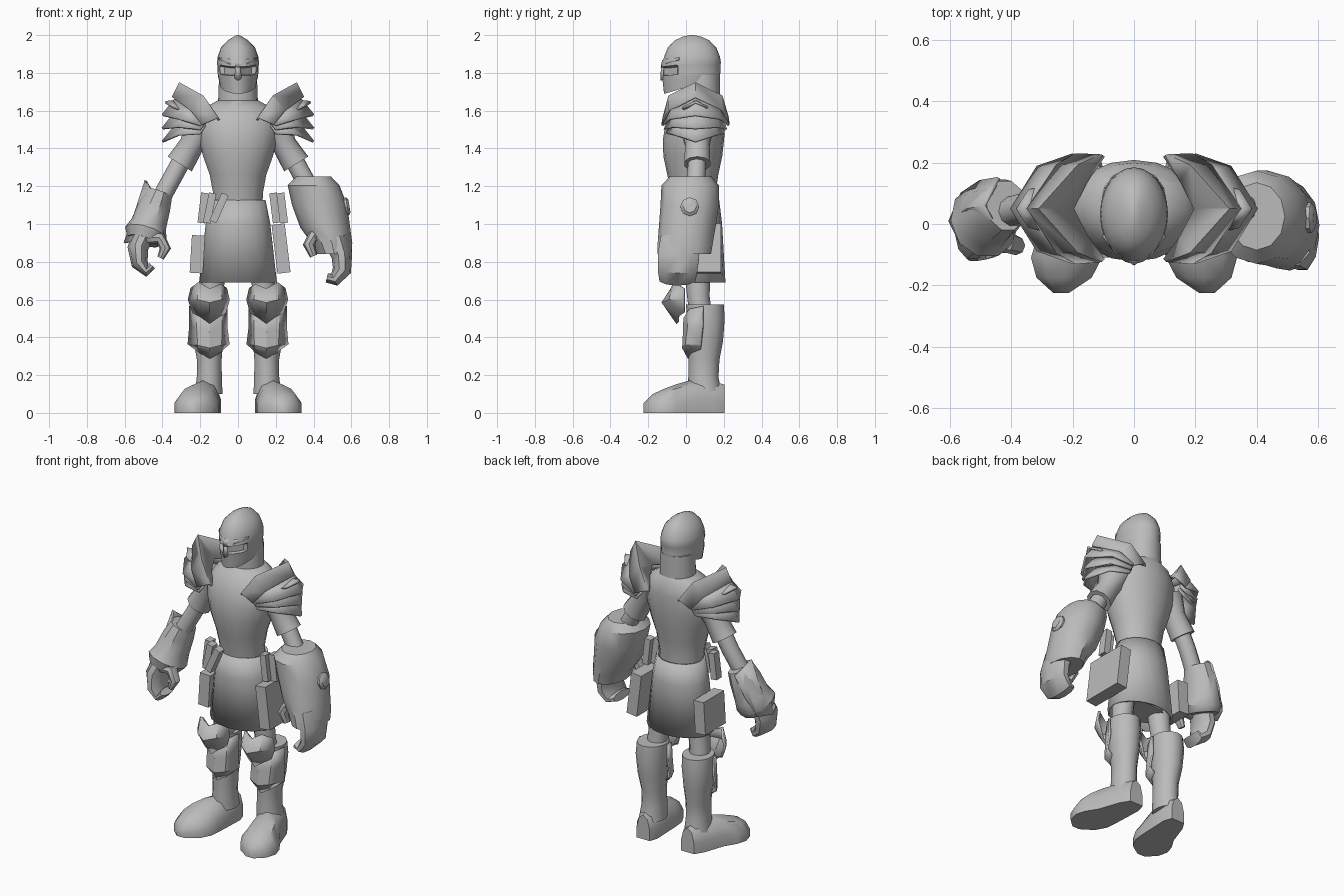
import bpy, bmesh, math
from mathutils import Vector, Matrix

steel = bpy.data.materials.new("plain_grey")
steel.diffuse_color = (0.5, 0.5, 0.5, 1)


def finish(name, bm, angle=40, thick=0):
    bmesh.ops.remove_doubles(bm, verts=bm.verts, dist=0.0005)
    bmesh.ops.recalc_face_normals(bm, faces=bm.faces)
    me = bpy.data.meshes.new(name)
    bm.to_mesh(me)
    bm.free()
    ob = bpy.data.objects.new(name, me)
    bpy.context.collection.objects.link(ob)
    me.materials.append(steel)
    if thick:
        mod = ob.modifiers.new("thickness", 'SOLIDIFY')
        mod.thickness, mod.offset = thick, 0
    bpy.ops.object.select_all(action='DESELECT')
    ob.select_set(True)
    bpy.context.view_layer.objects.active = ob
    bpy.ops.object.shade_smooth_by_angle(angle=math.radians(angle))
    return ob


def skin(bm, rows, closed=True, caps=True):
    """Bridge rows of points with quads."""
    vs = [[bm.verts.new(p) for p in r] for r in rows]
    n = len(vs[0])
    for a, b in zip(vs, vs[1:]):
        for i in range(n if closed else n - 1):
            j = (i + 1) % n
            bm.faces.new((a[i], a[j], b[j], b[i]))
    if caps and closed:
        bm.faces.new(vs[0])
        bm.faces.new(vs[-1])


def loft(name, rings, n=14, angle=40, caps=True, thick=0):
    """Horizontal oval rings: x, y, z, half width, half depth."""
    bm = bmesh.new()
    skin(bm, [[(x + a * math.sin(2 * math.pi * i / n), y - b * math.cos(2 * math.pi * i / n), z)
               for i in range(n)] for x, y, z, a, b in rings], caps=caps)
    return finish(name, bm, angle, thick)


def tube(name, rings, n=10, angle=40, s=1):
    """Oval rings square to a path: x, y, z, radius across, radius in depth."""
    pts = [Vector((s * r[0], r[1], r[2])) for r in rings]
    rows = []
    for k, (p, r) in enumerate(zip(pts, rings)):
        t = (pts[min(k + 1, len(pts) - 1)] - pts[max(k - 1, 0)]).normalized()
        u = Vector((0, 1, 0)).cross(t).normalized()
        v = t.cross(u)
        rows.append([p + u * r[3] * math.cos(2 * math.pi * i / n) + v * r[4] * math.sin(2 * math.pi * i / n)
                     for i in range(n)])
    bm = bmesh.new()
    skin(bm, rows)
    return finish(name, bm, angle)


def plate(name, rows, s=1, thick=0.012, angle=30):
    """Open bent sheet with thickness."""
    bm = bmesh.new()
    skin(bm, [[(s * x, y, z) for x, y, z in r] for r in rows], closed=False)
    return finish(name, bm, angle, thick)


def box(name, loc, size, tilt=0):
    bm = bmesh.new()
    bmesh.ops.create_cube(bm, size=1)
    m = Matrix.Translation(loc) @ Matrix.Rotation(tilt, 4, 'Y') @ Matrix.Diagonal((*size, 1))
    bmesh.ops.transform(bm, matrix=m, verts=bm.verts)
    return finish(name, bm)


# Torso, neck and skirt
loft("torso", [(0, .045, 1.08, .13, .11), (0, .04, 1.17, .135, .118), (0, .036, 1.26, .152, .135),
               (0, .036, 1.36, .188, .156), (0, .04, 1.45, .21, .162), (0, .052, 1.55, .218, .157),
               (0, .07, 1.62, .17, .13), (0, .08, 1.655, .108, .1)], 18)
loft("neck", [(0, .08, 1.6, .107, .1), (0, .08, 1.79, .1, .1)], 16)
loft("skirt", [(0, .05, 1.125, .14, .12), (0, .05, 1.0, .165, .135), (0, .055, .69, .2, .148)],
     16, caps=False, thick=.012)
loft("hips", [(0, .05, .72, .17, .1), (0, .05, .9, .14, .1)], 12)

# Helmet: domed shell, bottom dropping to the chin, sunken eye openings and mouth slot
N = 24
prof = [(1.735, .095, .138, 0), (1.782, .106, .147, 0), (1.80, .108, .15, 0), (1.803, .108, .15, .03),
        (1.845, .110, .15, .03), (1.853, .111, .153, 0), (1.885, .108, .148, 0), (1.935, .090, .128, 0),
        (1.972, .055, .092, 0), (1.992, .022, .048, 0), (2.0, .006, .012, 0)]
rows = []
for k, (z, a, b, dent) in enumerate(prof):
    row = []
    for i in range(N):
        q = 2 * math.pi * i / N
        c = math.cos(q)
        drop = (-.045, -.015, -.015, -.015, -.02, -.02)[k] * max(c, -1 if k == 0 else 0) if k < 6 else 0
        push = dent if min(i, N - i) in (1, 2, 3) else 0
        row.append(((a - push * .3) * math.sin(q), .032 - b * c + push - .01 * max(0, c) ** 8 * (k < 6), z + drop))
    rows.append(row)
bm = bmesh.new()
skin(bm, rows)
finish("helmet", bm, 32)
plate("brow", [[(-.1, -.04, 1.868), (-.055, -.1, 1.85), (0, -.13, 1.828), (.055, -.1, 1.85), (.1, -.04, 1.868)],
               [(-.098, -.035, 1.88), (-.05, -.098, 1.872), (0, -.122, 1.868),
                (.05, -.098, 1.872), (.098, -.035, 1.88)]], thick=.008)
plate("nose_guard", [[(-.012, -.12, 1.84), (0, -.128, 1.84), (.012, -.12, 1.84)],
                     [(-.017, -.12, 1.77), (0, -.132, 1.76), (.017, -.12, 1.77)]], thick=.008)

for s, side in ((-1, "right"), (1, "left")):
    # Shoulder armour: raised collar and stacked chevron plates
    plate(side + "_shoulder_collar", [
        [(.10, -.115, 1.55), (.155, -.04, 1.61), (.2, .05, 1.63), (.155, .14, 1.61), (.10, .22, 1.55)],
        [(.11, -.122, 1.56), (.185, -.09, 1.675), (.31, .05, 1.745), (.185, .19, 1.675), (.11, .225, 1.56)],
        [(.19, -.125, 1.525), (.25, -.09, 1.6), (.345, .05, 1.67), (.25, .19, 1.6), (.19, .225, 1.525)]], s)
    for k in range(3):
        d, e = .07 * k, .012 * k
        plate(f"{side}_shoulder_lame_{k + 1}", [
            [(.17, -.11 + e, 1.55 - d * .2), (.23, -.07 + e, 1.63 - d * .6), (.32, .05, 1.675 - d),
             (.23, .17 - e, 1.63 - d * .6), (.17, .21 - e, 1.55 - d * .2)],
            [(.20, -.125 + e, 1.52 - d * .3), (.315, -.085 + e, 1.555 - d * .6), (.4, .05, 1.575 - d),
             (.315, .185 - e, 1.555 - d * .6), (.20, .225 - e, 1.52 - d * .3)]], s)
    # Upward point on the outer ridge
    plate(side + "_shoulder_point", [[(.3, -.02, 1.6), (.34, .05, 1.65), (.3, .12, 1.6)],
                                     [(.345, -.01, 1.62), (.385, .05, 1.645), (.345, .11, 1.62)]], s)

    # Upper arm with flared sleeve
    tube(side + "_sleeve", [(.19, .06, 1.53, .09, .095), (.245, .06, 1.42, .065, .068),
                            (.308, .06, 1.318, .075, .072)], 10, s=s)
    tube(side + "_arm", [(.28, .06, 1.37, .05, .05), (.345, .055, 1.25, .05, .05),
                         (.40, .04, 1.15, .05, .05), (.47, .02, 1.0, .05, .05)], 10, s=s)

    # Legs, boots and feet
    loft(side + "_thigh", [(s * .125, .06, .78, .065, .07), (s * .14, .065, .62, .06, .06),
                           (s * .15, .08, .5, .06, .06)], 12)
    loft(side + "_boot", [(s * .155, .1, .575, .088, .1), (s * .158, .105, .5, .09, .1),
                          (s * .157, .1, .38, .08, .096), (s * .152, .095, .28, .067, .082),
                          (s * .152, .092, .19, .068, .08), (s * .155, .1, .1, .075, .09)], 14)
    bm = bmesh.new()
    foot = []
    for y, cx, w, h in ((.203, .152, .045, .15), (.15, .16, .07, .165), (.02, .185, .09, .172),
                        (-.05, .208, .11, .152), (-.11, .22, .116, .13), (-.175, .228, .09, .1),
                        (-.225, .238, .025, .05)):
        foot.append([(s * (cx + u * w), y, v * h) for u, v in
                     ((-1, 0), (-1, .42), (-.65, .85), (0, 1), (.65, .85), (1, .42), (1, 0))])
    skin(bm, foot)
    finish(side + "_foot", bm, 45)

    # Knee and shin plates, wrapped round the front with a central ridge
    c = .15
    plate(side + "_knee_plate", [
        [(c - .085, -.01, .66), (c - .055, -.06, .68), (c, -.075, .655), (c + .055, -.06, .69), (c + .095, -.01, .66)],
        [(c - .1, -.01, .6), (c - .06, -.085, .60), (c, -.122, .585), (c + .06, -.085, .60), (c + .11, -.01, .6)],
        [(c - .08, -.01, .53), (c - .045, -.04, .51), (c, -.045, .475), (c + .045, -.04, .51),
         (c + .085, -.01, .53)]], s, .015)
    plate(side + "_shin_plate", [
        [(c - .09, .09, .565), (c - .06, .02, .55), (c, -.008, .5), (c + .065, .02, .55), (c + .105, .09, .565)],
        [(c - .088, .09, .46), (c - .06, .012, .45), (c, -.01, .43), (c + .065, .012, .45), (c + .103, .09, .46)],
        [(c - .1, .08, .365), (c - .06, .0, .36), (c, -.015, .345), (c + .06, .0, .36), (c + .112, .08, .365)],
        [(c - .065, .08, .34), (c - .05, .03, .32), (c, .015, .29), (c + .05, .03, .32), (c + .075, .08, .34)]],
        s, .012)

# Right gauntlet with flared cuff, elbow spike and hand
tube("right_gauntlet", [(-.415, .06, 1.165, .07, .085), (-.44, .05, 1.1, .085, .102),
                        (-.472, .03, 1.0, .095, .115), (-.488, .01, .95, .115, .127), (-.50, 0, .91, .09, .105)], 10)
plate("right_elbow_spike", [[(-.44, -.03, 1.15), (-.488, .06, 1.23), (-.44, .15, 1.15)],
                            [(-.50, -.065, 1.03), (-.54, .05, 1.07), (-.50, .14, 1.03)],
                            [(-.56, -.07, .91), (-.60, .01, .90), (-.56, .1, .91)]])
tube("right_fingers", [(-.50, -.01, .95, .06, .08), (-.53, -.03, .87, .055, .09), (-.52, -.04, .79, .045, .085),
                       (-.48, -.045, .75, .03, .075), (-.455, -.045, .78, .022, .065)], 10)
tube("right_thumb", [(-.48, -.05, .93, .04, .045), (-.41, -.06, .925, .032, .035), (-.385, -.07, .87, .03, .032),
                     (-.41, -.07, .82, .018, .02)], 8)

# Left oversized gauntlet with side stud and hand
loft("left_gauntlet", [(.40, .025, 1.252, .092, .11), (.40, .022, 1.205, .137, .152), (.432, .02, 1.1, .146, .155),
                       (.462, .006, .98, .132, .15), (.497, -.004, .9, .108, .146), (.51, -.01, .84, .092, .142)],
     12, 35)
tube("left_stud", [(.53, .02, 1.085, .05, .05), (.578, .02, 1.092, .05, .05), (.59, .02, 1.094, .035, .035)], 8)
tube("left_fingers", [(.52, -.03, .92, .07, .11), (.55, -.04, .83, .055, .115), (.55, -.045, .755, .05, .11),
                      (.51, -.045, .705, .035, .1), (.47, -.045, .715, .025, .085)], 10)
tube("left_thumb", [(.47, -.08, .93, .05, .045), (.4, -.08, .94, .038, .04), (.375, -.09, .89, .032, .035),
                    (.40, -.09, .83, .02, .022)], 8)

# Belt pouches and small front flasks
box("left_pouch", (.228, .05, .87), (.07, .27, .26), -.12)
box("right_pouch", (-.215, .075, .84), (.07, .2, .2), .06)
for i, (x, y, tilt) in enumerate(((.195, .0, -.12), (.235, .03, -.12), (-.185, -.02, .12),
                                  (-.15, -.06, .2), (-.1, -.085, .42))):
    box(f"belt_flask_{i + 1}", (x, y, 1.085), (.04, .05, .16), tilt)
